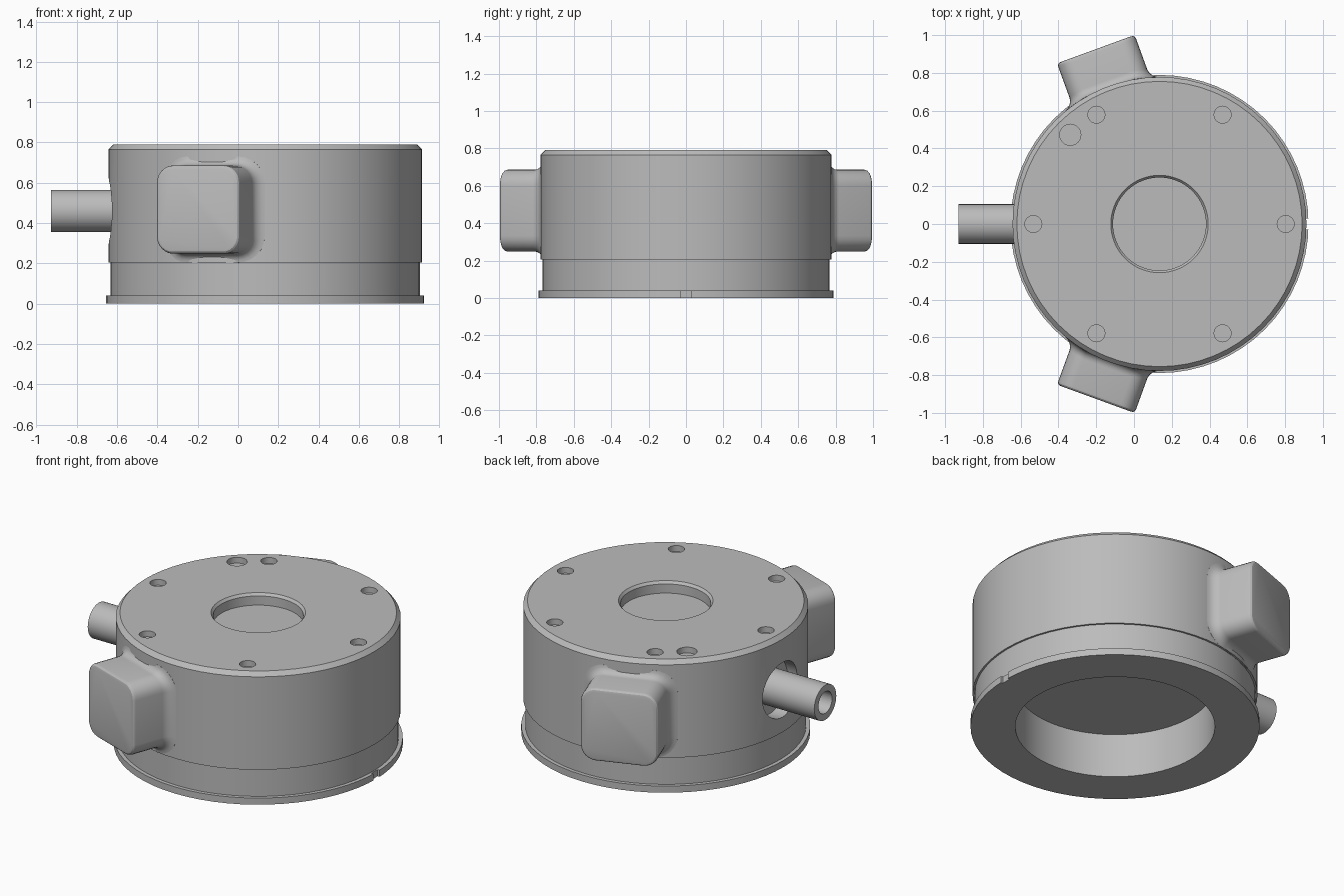
import bpy, bmesh, math
from mathutils import Vector, Matrix

old = bpy.data.objects.get("Cube")
if old:
    bpy.data.objects.remove(old)

CX, R, SEG = 0.135, 0.778, 64      # housing axis, radius, roundness

grey = bpy.data.materials.new("machined_grey")
grey.use_nodes = True
grey.diffuse_color = (0.5, 0.5, 0.5, 1)
grey.node_tree.nodes["Principled BSDF"].inputs["Base Color"].default_value = (0.5, 0.5, 0.5, 1)


def finish(name, bm):
    bmesh.ops.remove_doubles(bm, verts=bm.verts, dist=1e-5)
    bmesh.ops.recalc_face_normals(bm, faces=bm.faces)
    mesh = bpy.data.meshes.new(name)
    bm.to_mesh(mesh)
    bm.free()
    mesh.materials.append(grey)
    obj = bpy.data.objects.new(name, mesh)
    bpy.context.collection.objects.link(obj)
    return obj


def bridge(bm, rings):
    for a, b in zip(rings, rings[1:]):
        n = len(a)
        for i in range(n):
            bm.faces.new((a[i], a[(i + 1) % n], b[(i + 1) % n], b[i]))


def lathe(name, profile, matrix, seg, closed=False):
    """Revolve (radius, height) points; capped at both ends or closed as a tube."""
    bm = bmesh.new()
    rings = [[bm.verts.new(matrix @ Vector((r * math.cos(t), r * math.sin(t), z)))
              for t in (math.tau * i / seg for i in range(seg))] for r, z in profile]
    bridge(bm, rings + rings[:1] if closed else rings)
    if not closed:
        bm.faces.new(rings[0])
        bm.faces.new(rings[-1])
    return finish(name, bm)


def cut(target, cutter):
    cutter.hide_render = True
    mod = target.modifiers.new("cut", 'BOOLEAN')
    mod.operation, mod.solver, mod.object = 'DIFFERENCE', 'EXACT', cutter
    bpy.context.view_layer.objects.active = target
    bpy.ops.object.modifier_apply(modifier=mod.name)
    bpy.data.objects.remove(cutter)


def smooth(obj):
    bpy.ops.object.select_all(action='DESELECT')
    obj.select_set(True)
    bpy.context.view_layer.objects.active = obj
    bpy.ops.object.shade_smooth_by_angle(angle=math.radians(25))


# Housing: bottom bore, flange, lower ring, main drum, chamfer, top recess
axis = Matrix.Translation((CX, 0, 0))
housing = lathe("housing", [
    (0.545, 0.265), (0.545, 0), (0.789, 0), (0.789, 0.04), (0.767, 0.04),
    (0.767, 0.205), (R, 0.205), (R, 0.765), (0.755, 0.79),
    (0.258, 0.79), (0.246, 0.775), (0.246, 0.72)], axis, SEG)

# Screw holes around the lid and one larger dowel hole
holes = [(60 * i, 0.045) for i in range(6)] + [(135, 0.056)]
for angle, radius in holes:
    t = math.radians(angle)
    spot = Matrix.Translation((CX + 0.668 * math.cos(t), 0.668 * math.sin(t), 0))
    cut(housing, lathe("hole_cutter", [(radius, 0.755), (radius, 0.85)], spot, 24))

# Round pocket where the cable tube leaves the housing
side = Matrix.Translation((0, 0, 0.46)) @ Matrix.Rotation(-math.pi / 2, 4, 'Y')
cut(housing, lathe("pocket_cutter", [(0.165, 0.56), (0.165, 0.8)], side, 32))

# Alignment notch in the flange
bm = bmesh.new()
bmesh.ops.create_cube(bm, size=1, matrix=Matrix.Translation((0.94, 0, 0.02)) @ Matrix.Diagonal((0.06, 0.06, 0.1, 1)))
cut(housing, finish("notch_cutter", bm))
smooth(housing)

# Hollow cable tube
tube = lathe("cable_tube", [(0.105, 0.5), (0.105, 0.928), (0.065, 0.928), (0.065, 0.5)], side, 32, closed=True)
smooth(tube)


def rounded_square(half, radius, steps=6):
    pts = []
    for q in range(4):
        mid = math.pi / 4 + q * math.pi / 2
        cx = math.copysign(half - radius, math.cos(mid))
        cy = math.copysign(half - radius, math.sin(mid))
        for s in range(steps + 1):
            t = (q + s / steps) * math.pi / 2
            pts.append((cx + radius * math.cos(t), cy + radius * math.sin(t)))
    return pts


def side_box(name, angle):
    """Rounded box standing out from the drum with a fillet at its root."""
    normal = Vector((math.cos(angle), math.sin(angle), 0))
    tangent = Vector((-normal.y, normal.x, 0))
    centre = Vector((CX, 0, 0.467))
    bevel, fillet = 0.02, 0.045
    # Each level: outward growth, distance, and whether it follows the drum
    levels = []
    for i in range(4):
        t = i * math.pi / 6
        levels.append((bevel * (math.sin(t) - 1), 0.985 - bevel * (1 - math.cos(t)), False))
    for i in range(6):
        t = i * math.pi / 10
        levels.append((fillet * (1 - math.cos(t)), fillet * (1 - math.sin(t)), True))
    levels.append((fillet, -0.03, True))
    bm = bmesh.new()
    rings = []
    for grow, dist, follow in levels:
        ring = []
        for u, v in rounded_square(0.219 + grow, 0.085 + grow):
            d = dist + (math.sqrt(R * R - u * u) if follow else 0)
            ring.append(bm.verts.new(centre + normal * d + tangent * u + Vector((0, 0, v))))
        rings.append(ring)
    bridge(bm, rings)
    bm.faces.new(rings[0])
    bm.faces.new(rings[-1])
    smooth(finish(name, bm))


side_box("back_side_box", math.radians(110))
side_box("front_side_box", math.radians(-110))
